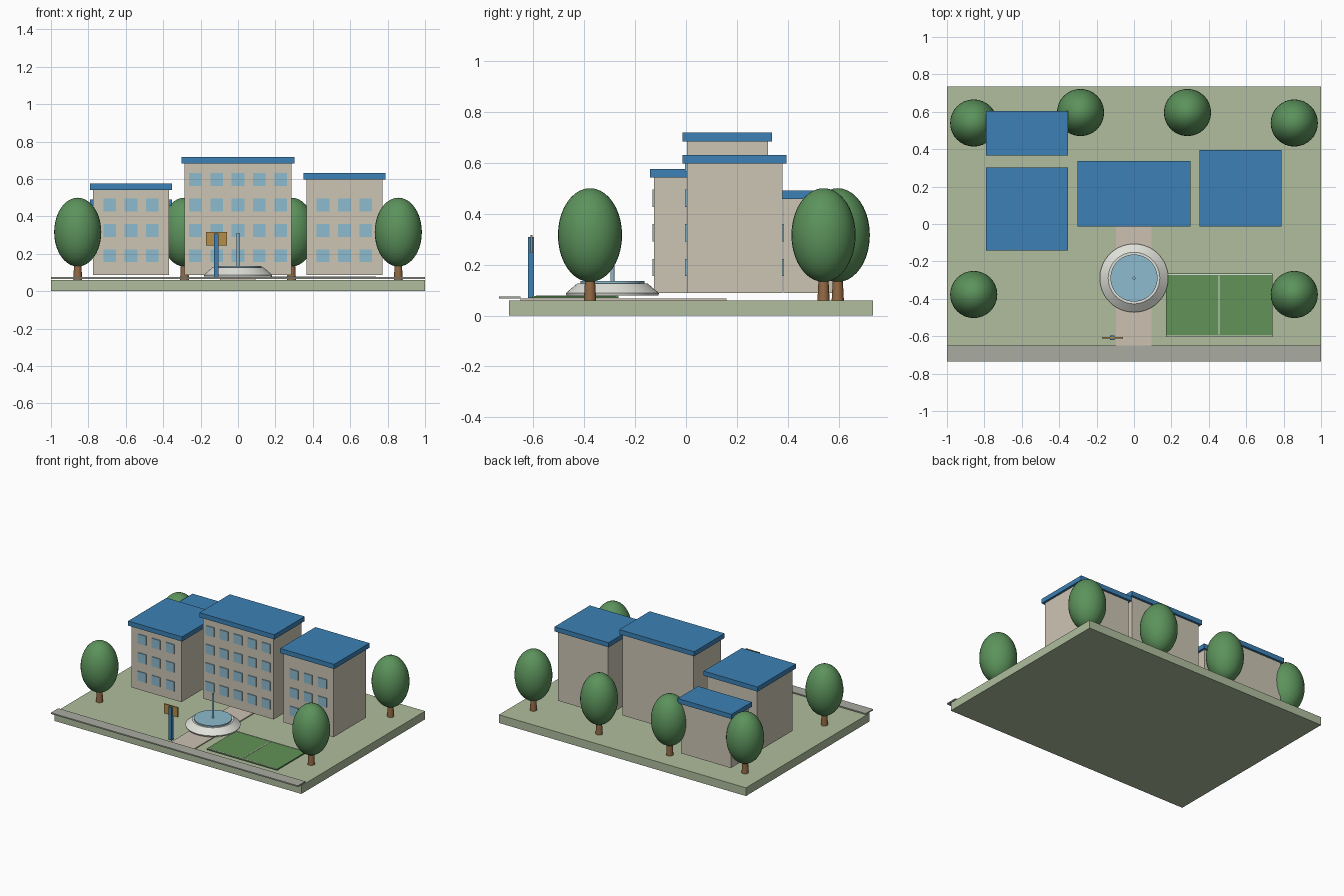
import bpy, math

if "Cube" in bpy.data.objects:
    bpy.data.objects.remove(bpy.data.objects["Cube"])


def material(name, r, g, b):
    m = bpy.data.materials.new(name)
    m.diffuse_color = [(c / 255) ** 2.2 for c in (r, g, b)] + [1]
    m.use_nodes = True
    m.node_tree.nodes["Principled BSDF"].inputs["Base Color"].default_value = m.diffuse_color
    return m


GRASS = material("grass", 174, 188, 156)
ROAD = material("asphalt", 168, 170, 160)
PAVING = material("paving", 203, 192, 176)
WALL = material("wall", 203, 195, 178)
ROOF = material("roof_blue", 62, 128, 180)
GLASS = material("glass", 140, 185, 205)
LEAF = material("leaf", 92, 145, 92)
BARK = material("bark", 145, 105, 70)
COURT = material("court_green", 98, 145, 88)
WHITE = material("white", 225, 225, 218)
BOARD = material("board", 178, 140, 75)


def finish(ob, name, mat, smooth=False):
    ob.name = name
    ob.data.materials.append(mat)
    if smooth:
        bpy.ops.object.shade_smooth_by_angle(angle=math.radians(35))
    return ob


def box(name, x, y, z, mat):
    """Box from (min, max) pairs."""
    bpy.ops.mesh.primitive_cube_add(size=1, location=[sum(p) / 2 for p in (x, y, z)])
    ob = bpy.context.object
    ob.scale = [p[1] - p[0] for p in (x, y, z)]
    bpy.ops.object.transform_apply(location=False, rotation=False)
    return finish(ob, name, mat)


def cone(name, x, y, z, r1, r2, mat, sides=48):
    bpy.ops.mesh.primitive_cone_add(vertices=sides, radius1=r1, radius2=r2,
                                    depth=z[1] - z[0], location=(x, y, sum(z) / 2))
    return finish(bpy.context.object, name, mat, True)


def building(name, x, y, top, cols, rows):
    box(name + "_walls", x, y, (0.088, top), WALL)
    o = 0.016
    box(name + "_roof", (x[0] - o, x[1] + o), (y[0] - o, y[1] + o), (top, top + 0.034), ROOF)
    # windows stand slightly proud of the front wall
    mid, h = sum(x) / 2, 0.034
    for i in range(cols):
        for j in range(rows):
            cx = mid + (i - (cols - 1) / 2) * 0.114
            cz = 0.189 + j * 0.136
            box(f"{name}_window_{i}_{j}", (cx - h, cx + h), (y[0] - 0.006, y[0] + 0.005),
                (cz - h, cz + h), GLASS)


# grounds
box("lawn", (-1, 1), (-0.695, 0.735), (0, 0.06), GRASS)
box("road", (-1, 1), (-0.735, -0.65), (0.066, 0.075), ROAD)
box("path", (-0.095, 0.093), (-0.65, 0.16), (0.06, 0.067), PAVING)

# buildings
building("left_block", (-0.774, -0.37), (-0.126, 0.285), 0.542, 3, 3)
building("main_block", (-0.287, 0.287), (0.003, 0.322), 0.684, 5, 4)
building("right_block", (0.366, 0.772), (0.003, 0.379), 0.597, 3, 3)
building("rear_block", (-0.774, -0.37), (0.383, 0.587), 0.457, 3, 2)

# trees
for side in (-1, 1):
    for i, (tx, ty) in enumerate(((0.857, 0.54), (0.286, 0.596), (0.857, -0.377))):
        cone(f"trunk_{side}_{i}", side * tx, ty, (0.06, 0.17), 0.024, 0.018, BARK, 16)
        bpy.ops.mesh.primitive_uv_sphere_add(segments=32, ring_count=20, radius=1,
                                             location=(side * tx, ty, 0.316))
        crown = bpy.context.object
        crown.scale = (0.126, 0.126, 0.184)
        bpy.ops.object.transform_apply(location=False, rotation=False)
        finish(crown, f"crown_{side}_{i}", LEAF, True)

# fountain
FY = -0.289
cone("basin_foot", 0, FY, (0.078, 0.088), 0.18, 0.183, WHITE)
cone("basin", 0, FY, (0.088, 0.126), 0.183, 0.138, WHITE)
cone("water", 0, FY, (0.118, 0.135), 0.126, 0.126, GLASS)
cone("jet", 0, FY, (0.13, 0.312), 0.008, 0.008, GLASS, 16)

# sports court with lines
box("court", (0.172, 0.74), (-0.605, -0.265), (0.068, 0.077), COURT)
for n, lx, ly in (("centre_line", (0.452, 0.458), (-0.59, -0.275)),
                  ("back_line", (0.175, 0.737), (-0.274, -0.268)),
                  ("front_line", (0.175, 0.737), (-0.602, -0.596))):
    box(n, lx, ly, (0.075, 0.079), WHITE)

# entrance sign
box("sign_post", (-0.129, -0.104), (-0.62, -0.597), (0.068, 0.308), ROOF)
box("sign_board", (-0.171, -0.06), (-0.611, -0.603), (0.245, 0.316), BOARD)
